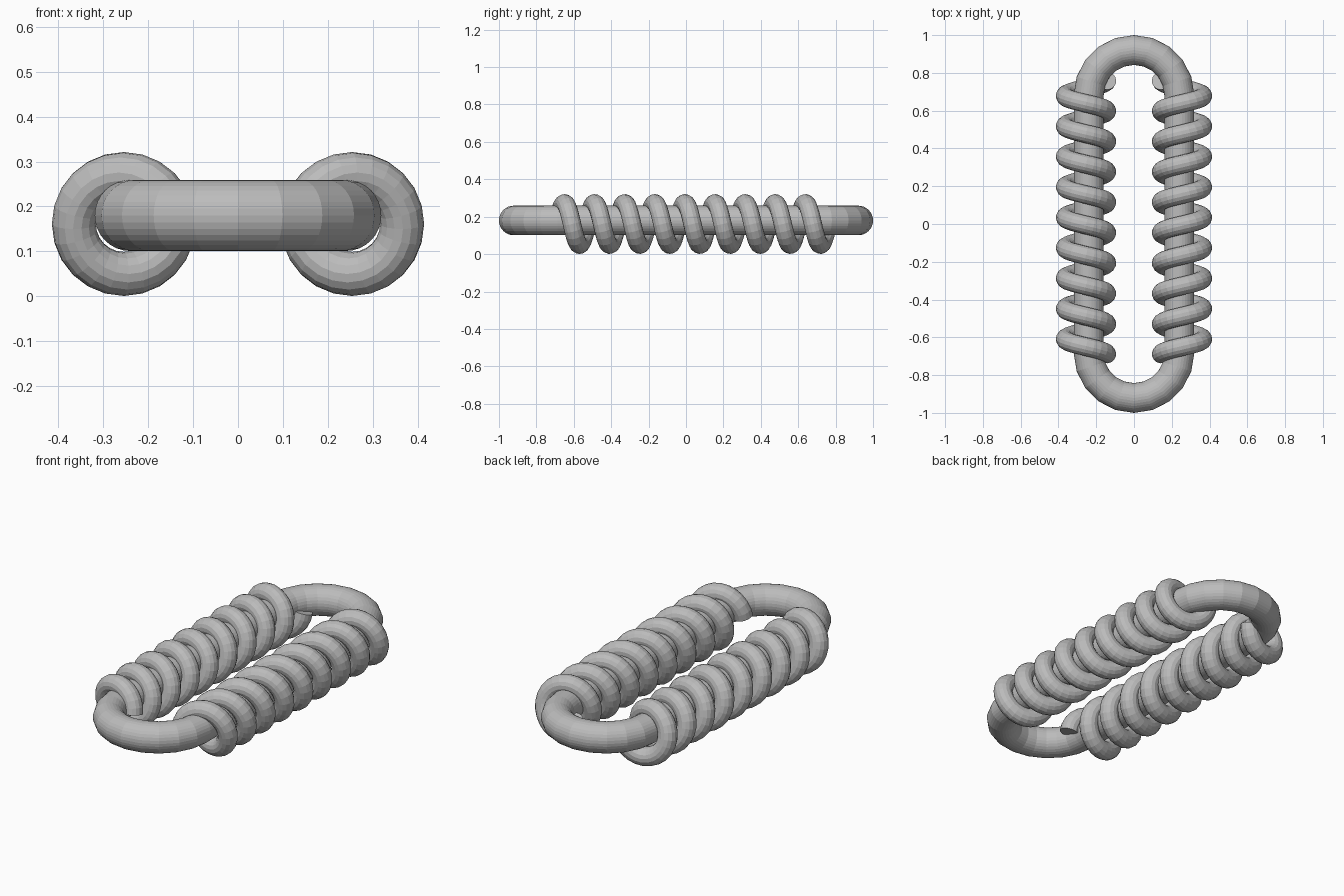
import bpy
from math import sin, cos, pi

cube = bpy.data.objects.get("Cube")
if cube:
    bpy.data.objects.remove(cube, do_unlink=True)

steel = bpy.data.materials.new("grey_steel")
steel.use_nodes = True
GREY = (0.5, 0.5, 0.5, 1)
steel.diffuse_color = GREY
steel.node_tree.nodes["Principled BSDF"].inputs["Base Color"].default_value = GREY


def tube(name, points, radius, bevel_res, cyclic=False):
    """Sweep a round section along a path and return a flat-shaded mesh object."""
    curve = bpy.data.curves.new(name + "_path", "CURVE")
    curve.dimensions = "3D"
    curve.bevel_depth = radius
    curve.bevel_resolution = bevel_res
    curve.use_fill_caps = not cyclic
    spline = curve.splines.new("POLY")
    spline.points.add(len(points) - 1)
    for p, co in zip(spline.points, points):
        p.co = (*co, 1)
    spline.use_cyclic_u = cyclic
    spline.use_smooth = False
    temp = bpy.data.objects.new(name + "_path", curve)
    bpy.context.collection.objects.link(temp)
    graph = bpy.context.evaluated_depsgraph_get()
    mesh = bpy.data.meshes.new_from_object(temp.evaluated_get(graph))
    bpy.data.objects.remove(temp, do_unlink=True)
    mesh.materials.clear()
    mesh.materials.append(steel)
    mesh.shade_flat()
    obj = bpy.data.objects.new(name, mesh)
    bpy.context.collection.objects.link(obj)
    return obj


# Long closed link: two straight bars joined by half-circle ends
LINK_R, BAR_R, BEND_Y, LINK_Z = 0.24, 0.079, 0.681, 0.18
STEPS = 10
link_path = []
for end in (1, -1):
    for i in range(STEPS + 1):
        a = pi * i / STEPS
        link_path.append((end * LINK_R * cos(a),
                          end * (BEND_Y + LINK_R * sin(a)), LINK_Z))
tube("link", link_path, BAR_R, 14, cyclic=True)

# Coiled wire around each bar, starting and ending on the inner side
TURNS, PITCH, PER_TURN = 9, 0.161, 24
COIL_R, WIRE_R, COIL_X, COIL_Z, START_Y = 0.111, 0.049, 0.254, 0.161, -0.69
for side, name in ((1, "left_coil"), (-1, "right_coil")):
    path = []
    for i in range(TURNS * PER_TURN + 1):
        t = i / PER_TURN
        a = 2 * pi * t
        path.append((side * (COIL_X - COIL_R * cos(a)),
                     START_Y + PITCH * t,
                     COIL_Z + COIL_R * sin(a)))
    tube(name, path, WIRE_R, 6)
